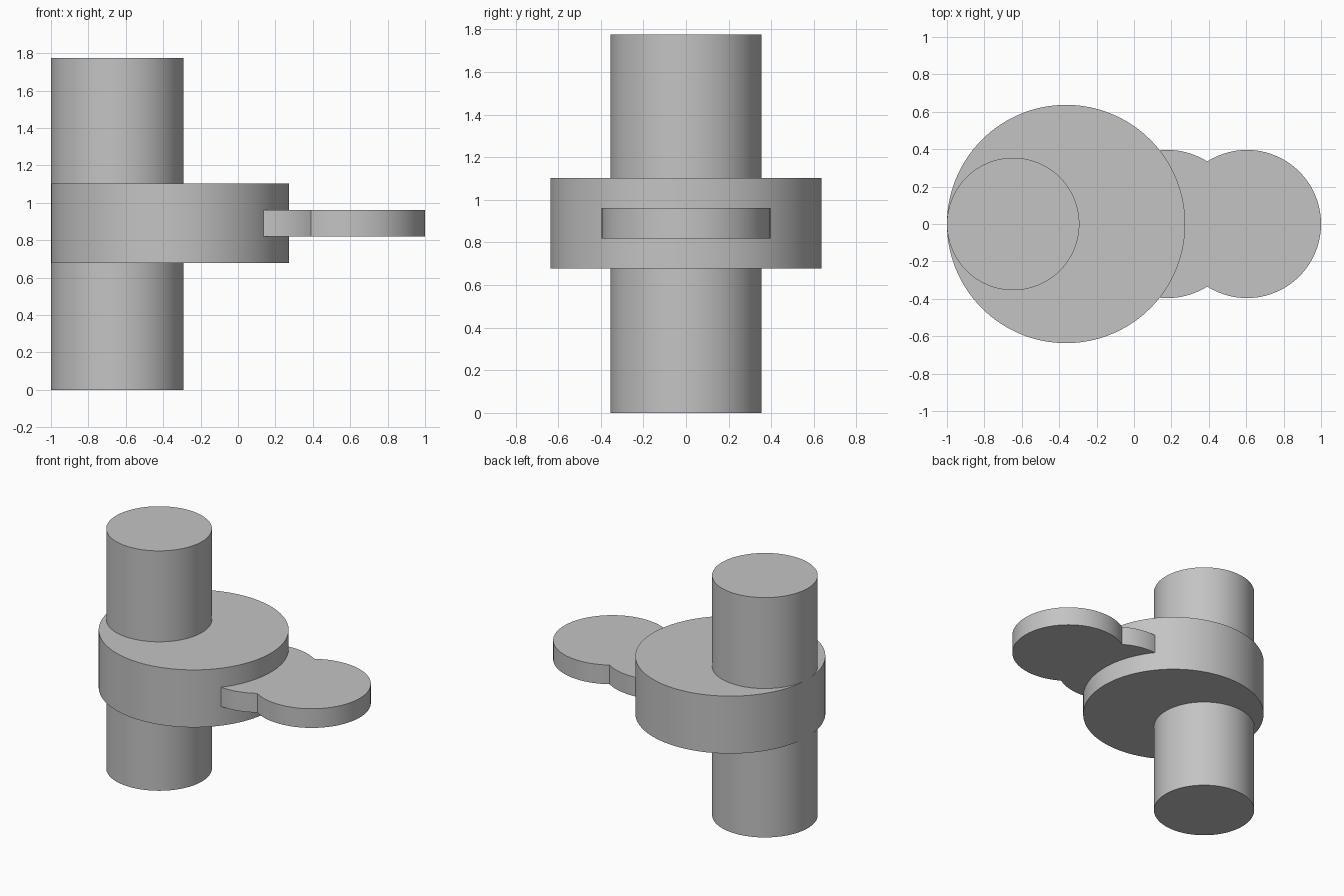
import bpy
import math

default_cube = bpy.data.objects.get("Cube")
if default_cube:
    bpy.data.objects.remove(default_cube, do_unlink=True)

# One plain grey for every part
GREY = (0.55, 0.55, 0.55, 1.0)
grey = bpy.data.materials.new("plain_grey")
grey.use_nodes = True
grey.diffuse_color = GREY
grey.node_tree.nodes["Principled BSDF"].inputs["Base Color"].default_value = GREY


def add_disc(name, x, radius, bottom, top):
    """Upright round part, smooth around the side with sharp rims."""
    bpy.ops.mesh.primitive_cylinder_add(
        vertices=128, radius=radius, depth=top - bottom,
        location=(x, 0, (bottom + top) / 2))
    part = bpy.context.object
    part.name = name
    part.data.materials.append(grey)
    bpy.ops.object.shade_smooth_by_angle(angle=math.radians(30))
    return part


def join_solid(base, other):
    """Merge another solid into the base so no inner walls remain."""
    union = base.modifiers.new("union", 'BOOLEAN')
    union.operation = 'UNION'
    union.solver = 'EXACT'
    union.object = other
    bpy.context.view_layer.objects.active = base
    bpy.ops.object.modifier_apply(modifier=union.name)
    bpy.data.objects.remove(other, do_unlink=True)


# Tall column and the wide collar, tangent on the right side
add_disc("column", -0.646, 0.354, 0, 1.775)
add_disc("collar", -0.363, 0.637, 0.677, 1.102)

# Thin tab made of two overlapping lobes
tab = add_disc("tab", 0.604, 0.396, 0.819, 0.961)
join_solid(tab, add_disc("inner_lobe", 0.179, 0.396, 0.819, 0.961))
